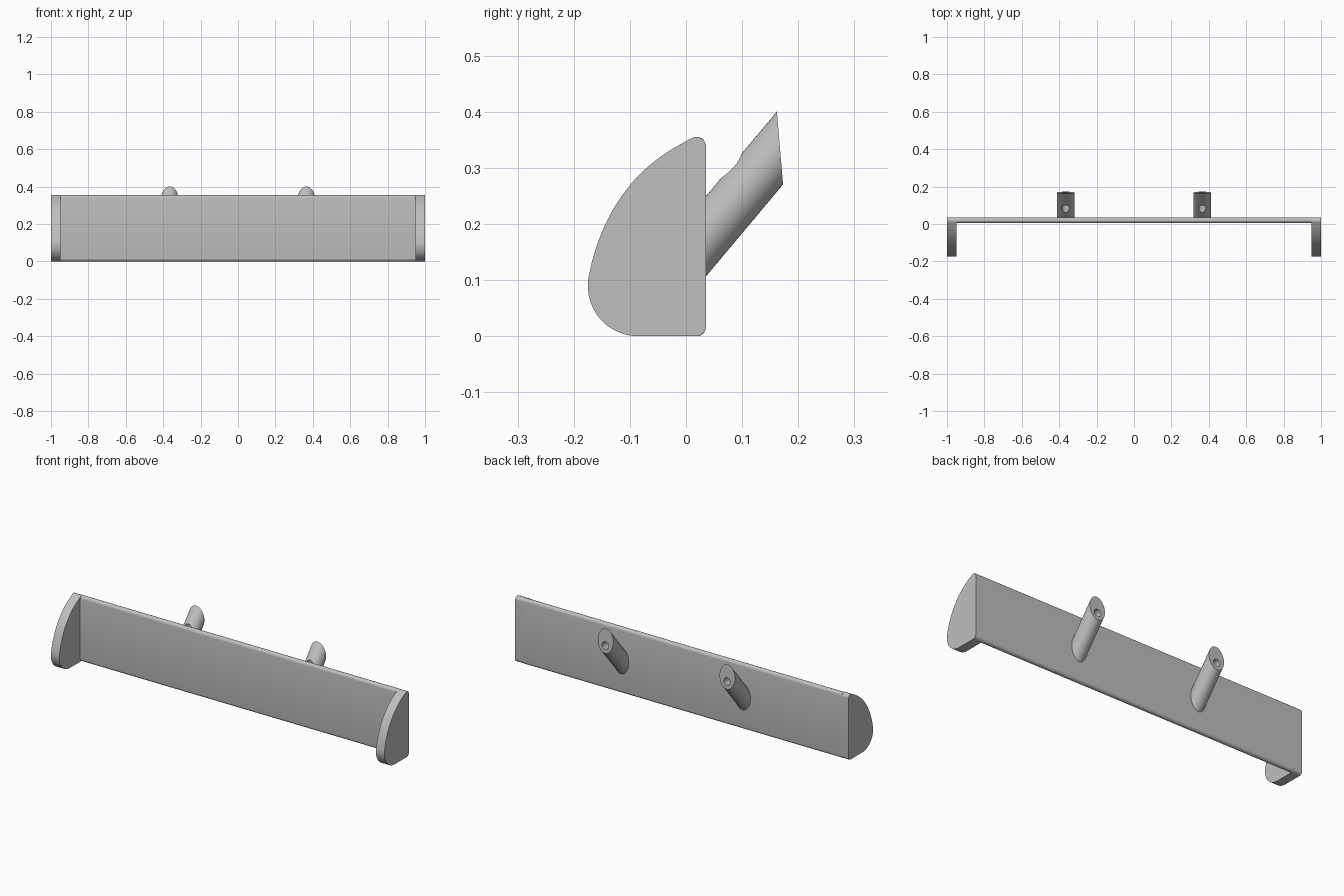
import bpy, bmesh
from math import cos, sin, radians
from mathutils import Vector, Matrix

cube = bpy.data.objects.get("Cube")
if cube:
    bpy.data.objects.remove(cube, do_unlink=True)

GREY = (0.52, 0.52, 0.52, 1)
grey = bpy.data.materials.new("plain grey")
grey.use_nodes = True
grey.diffuse_color = GREY
grey.node_tree.nodes["Principled BSDF"].inputs["Base Color"].default_value = GREY


def finish(name, bm):
    """Turn a bmesh into a smooth shaded object with crisp edges."""
    bmesh.ops.recalc_face_normals(bm, faces=bm.faces)
    mesh = bpy.data.meshes.new(name)
    bm.to_mesh(mesh)
    bm.free()
    mesh.materials.append(grey)
    obj = bpy.data.objects.new(name, mesh)
    bpy.context.collection.objects.link(obj)
    bpy.ops.object.select_all(action='DESELECT')
    obj.select_set(True)
    bpy.context.view_layer.objects.active = obj
    bpy.ops.object.shade_smooth_by_angle(angle=radians(35))
    return obj


def arc(cy, cz, r, start, end, steps=10):
    angles = [radians(start + (end - start) * i / steps) for i in range(steps + 1)]
    return [(cy + r * cos(a), cz + r * sin(a)) for a in angles]


def curve(a, mid, b, steps=20):
    """Bow from a to b passing through mid."""
    a, mid, b = Vector(a), Vector(mid), Vector(b)
    ctrl = 2 * mid - (a + b) / 2
    return [tuple(a * (1 - t) ** 2 + ctrl * 2 * t * (1 - t) + b * t * t)
            for t in (i / steps for i in range(1, steps))]


def extrude_x(name, profile, x0, x1):
    """Extrude a (y, z) profile along x."""
    bm = bmesh.new()
    face = bm.faces.new([bm.verts.new((x0, y, z)) for y, z in profile])
    new = bmesh.ops.extrude_face_region(bm, geom=[face])["geom"]
    bmesh.ops.translate(bm, vec=(x1 - x0, 0, 0),
                        verts=[v for v in new if isinstance(v, bmesh.types.BMVert)])
    return finish(name, bm)


def rod(radius, length, centre, direction, segments=48):
    bm = bmesh.new()
    turn = Vector(direction).to_track_quat('Z', 'Y').to_matrix().to_4x4()
    bmesh.ops.create_cone(bm, cap_ends=True, segments=segments, radius1=radius,
                          radius2=radius, depth=length,
                          matrix=Matrix.Translation(centre) @ turn)
    return bm


def slice_off(bm, point, normal):
    """Remove everything on the normal's side of a plane and cap the cut."""
    cut = bmesh.ops.bisect_plane(bm, geom=bm.verts[:] + bm.edges[:] + bm.faces[:],
                                 plane_co=point, plane_no=normal, clear_outer=True)
    edges = [e for e in cut["geom_cut"] if isinstance(e, bmesh.types.BMEdge)]
    bmesh.ops.edgeloop_fill(bm, edges=edges)


# Long back panel with rounded top and bottom edges
panel = arc(0.02, 0.34, 0.015, 0, 180) + arc(0.02, 0.015, 0.015, 180, 360)
extrude_x("back_panel", panel, -0.96, 0.96)

# Curved end plates
end_profile = (arc(0.018, 0.018, 0.018, 0, -90, 8)
               + arc(-0.085, 0.09, 0.09, -90, -196, 20)
               + curve((-0.172, 0.115), (-0.108, 0.259), (0.008, 0.351))
               + arc(0.018, 0.337, 0.018, 122, 0, 10))
# Mounting posts with a bolt hole through the flat end
slope = Vector((0, cos(radians(50)), sin(radians(50))))
end_normal = Vector((0, 0.13, 0.011)).normalized()

for side, s in (("left", 1), ("right", -1)):
    extrude_x(side + "_end_plate", end_profile, s * 0.95, s * 1.0)

    x = s * 0.365
    bm = rod(0.046, 0.7, Vector((x, 0.035, 0.1775)) + slope * 0.1, slope)
    slice_off(bm, (x, 0.03, 0), (0, -1, 0))
    slice_off(bm, (x, 0.162, 0.40), end_normal)
    post = finish(side + "_post", bm)

    hole = finish(side + "_hole_cutter",
                  rod(0.02, 0.16, Vector((x, 0.08, 0.303)) + end_normal * 0.042, end_normal, 32))
    hole.hide_render = True
    cut = post.modifiers.new("bolt hole", 'BOOLEAN')
    cut.object = hole
    cut.solver = 'EXACT'
    # Apply the cut so the cutter is no longer needed
    bpy.ops.object.select_all(action='DESELECT')
    bpy.context.view_layer.objects.active = post
    post.select_set(True)
    bpy.ops.object.modifier_apply(modifier=cut.name)
    bpy.data.objects.remove(hole, do_unlink=True)
    bpy.ops.object.shade_smooth_by_angle(angle=radians(35))
